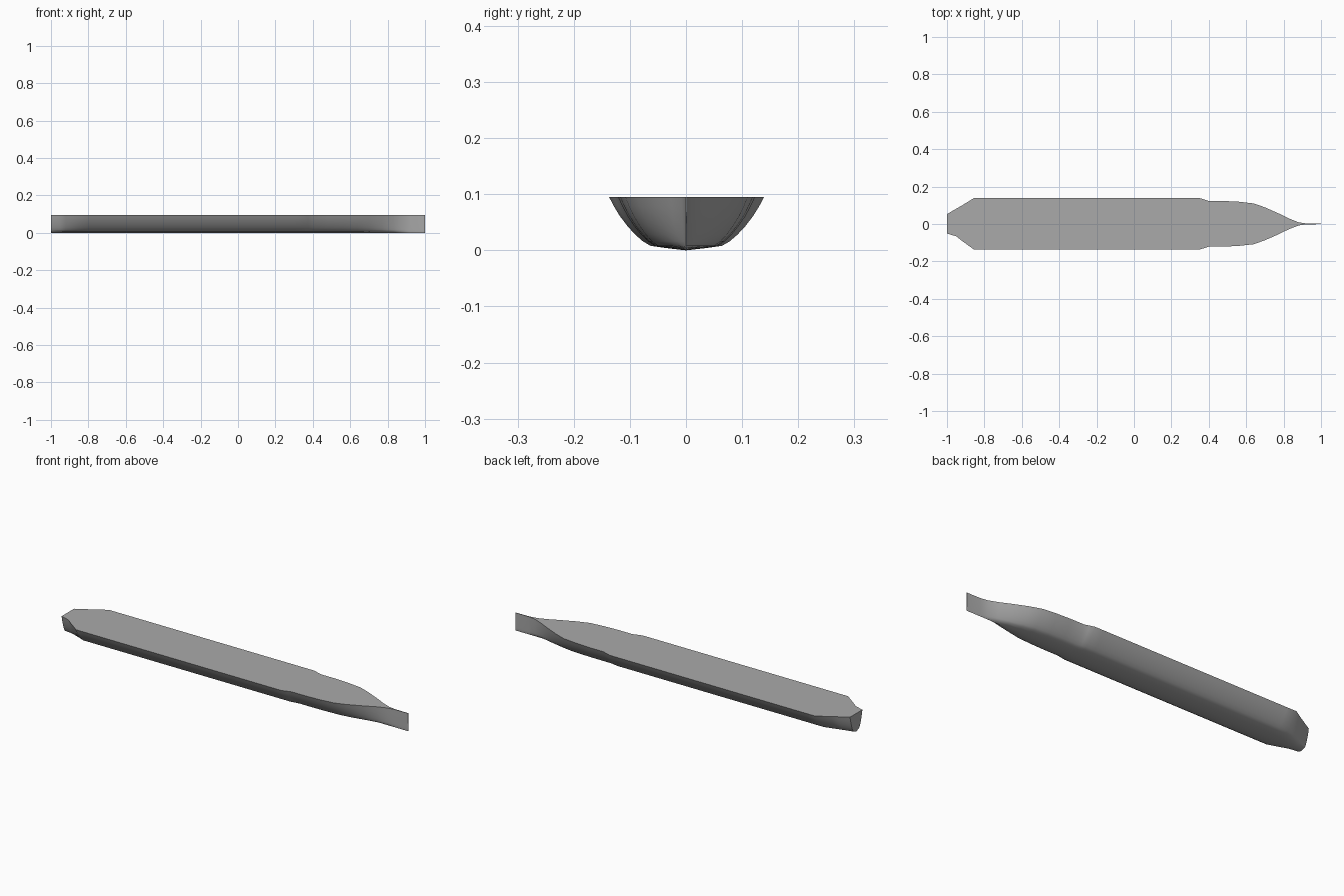
import bpy, bmesh

if "Cube" in bpy.data.objects:
    bpy.data.objects.remove(bpy.data.objects["Cube"])

# Stations along the hull: x, half width on +y side, half width on -y side
STATIONS = [
    (-1.00, .053, .051), (-.95, .082, .066), (-.92, .099, .090),
    (-.855, .139, .137), (-.80, .139, .137), (.30, .139, .137), (.35, .139, .137),
    (.375, .131, .129), (.40, .123, .121), (.48, .123, .121),
    (.56, .119, .117), (.64, .110, .108), (.70, .089, .087),
    (.77, .058, .056), (.83, .029, .027), (.88, .009, .008),
    (.92, .003, .002), (1.00, .0015, .001),
]
# Half section from keel to deck edge: share of half width, height
SECTION = [(0, .001), (.25, .004), (.46, .008), (.56, .016), (.66, .028),
           (.76, .043), (.86, .061), (.94, .079), (1, .095)]

grey = bpy.data.materials.new("hull grey")
grey.diffuse_color = (.4, .4, .4, 1)
grey.use_nodes = True
grey.node_tree.nodes["Principled BSDF"].inputs["Base Color"].default_value = grey.diffuse_color

bm = bmesh.new()
rings = []
for x, port, starboard in STATIONS:
    pts = [(-starboard * s, z) for s, z in reversed(SECTION)]
    pts += [(port * s, z) for s, z in SECTION[1:]]
    rings.append([bm.verts.new((x, y, z - .001 if z < .002 else z)) for y, z in pts])

# Hull skin and deck
mid = len(SECTION) - 1
for a, b in zip(rings, rings[1:]):
    for i in range(len(a) - 1):
        bm.faces.new((a[i], a[i + 1], b[i + 1], b[i]))
    bm.faces.new((a[0], b[0], b[-1], a[-1]))
# Transom and stem
bm.faces.new(rings[0])
bm.faces.new(rings[-1])
bmesh.ops.recalc_face_normals(bm, faces=bm.faces[:])

mesh = bpy.data.meshes.new("ship_hull")
bm.to_mesh(mesh)
bm.free()
mesh.materials.append(grey)
hull = bpy.data.objects.new("ship_hull", mesh)
bpy.context.collection.objects.link(hull)

# Smooth sides with crisp deck edge and transom
bpy.context.view_layer.objects.active = hull
hull.select_set(True)
bpy.ops.object.shade_smooth_by_angle(angle=.6)
